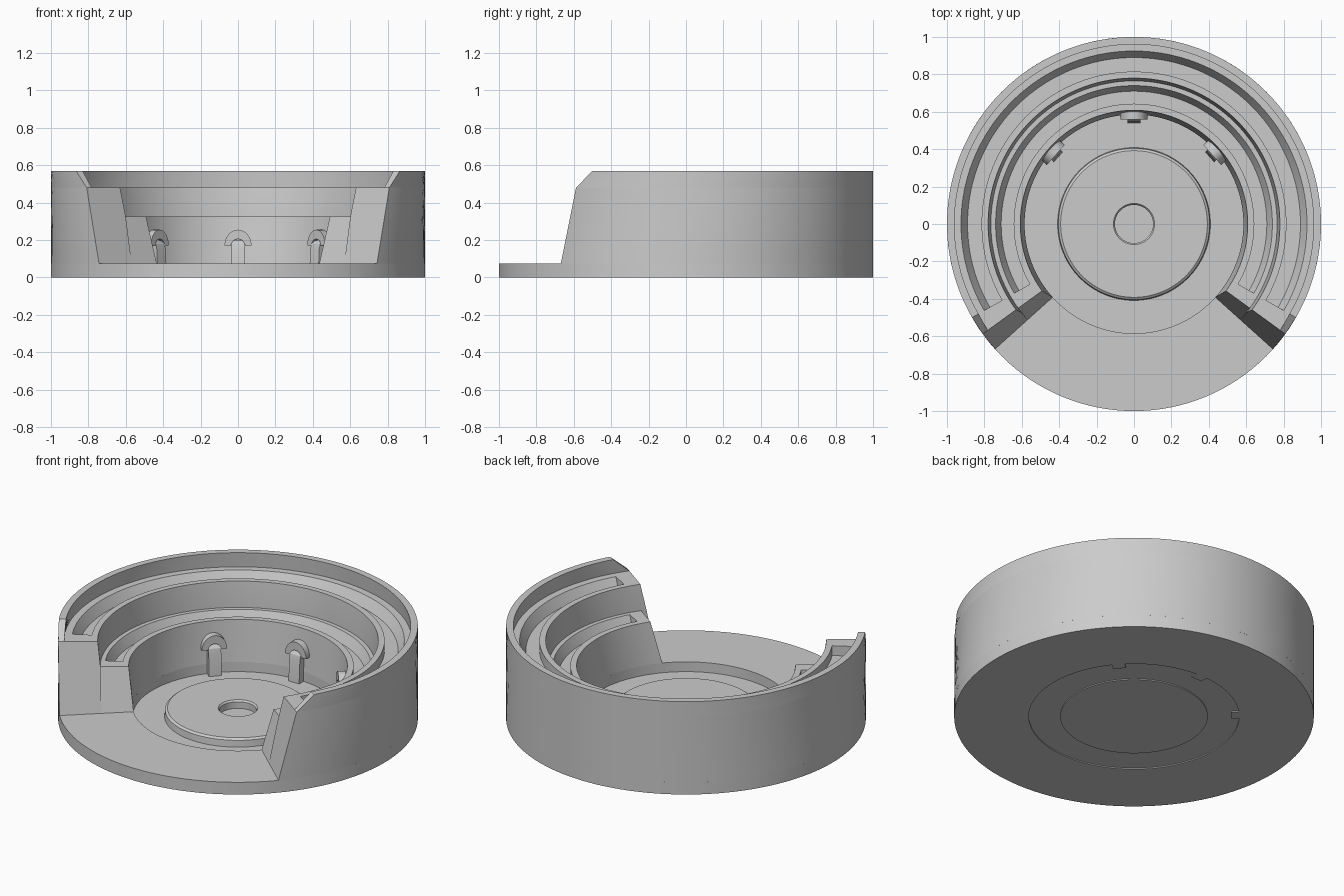
import bpy, bmesh
from math import sin, cos, pi, radians

if "Cube" in bpy.data.objects:
    bpy.data.objects.remove(bpy.data.objects["Cube"])

stone = bpy.data.materials.new("grey_stone")
stone.use_nodes = True
GREY = (0.6, 0.6, 0.6, 1)
stone.diffuse_color = GREY
stone.node_tree.nodes["Principled BSDF"].inputs["Base Color"].default_value = GREY
SEG = 128


def finish(name, bm):
    bmesh.ops.remove_doubles(bm, verts=bm.verts, dist=1e-5)
    bmesh.ops.recalc_face_normals(bm, faces=bm.faces)
    mesh = bpy.data.meshes.new(name)
    bm.to_mesh(mesh)
    bm.free()
    mesh.materials.append(stone)
    ob = bpy.data.objects.new(name, mesh)
    bpy.context.collection.objects.link(ob)
    return ob


def smooth(ob):
    bpy.ops.object.select_all(action="DESELECT")
    ob.select_set(True)
    bpy.context.view_layer.objects.active = ob
    bpy.ops.object.shade_smooth_by_angle(angle=radians(25))


def sweep(name, profile):
    """Sweep a closed (radius, height, end angle) profile round the back."""
    bm = bmesh.new()
    rings = []
    for i in range(SEG + 1):
        ring = []
        for r, z, end in profile:
            a = radians(-end + (180 + 2 * end) * i / SEG)
            ring.append(bm.verts.new((r * cos(a), r * sin(a), z)))
        rings.append(ring)
    n = len(profile)
    for a, b in zip(rings, rings[1:]):
        for k in range(n):
            bm.faces.new((a[k], a[(k + 1) % n], b[(k + 1) % n], b[k]))
    bm.faces.new(rings[0])
    bm.faces.new(rings[-1])
    return finish(name, bm)


def lathe(name, profile):
    """Turn a (radius, height) profile through a full circle."""
    bm = bmesh.new()
    vs = [bm.verts.new((r, 0, z)) for r, z in profile]
    es = [bm.edges.new(p) for p in zip(vs, vs[1:])]
    bmesh.ops.spin(bm, geom=vs + es, cent=(0, 0, 0), axis=(0, 0, 1),
                   angle=2 * pi, steps=SEG)
    ob = finish(name, bm)
    smooth(ob)
    return ob


def carve_channel(ob, inner, floor_outer, outer, top):
    """Cut a planting groove with a sloping outer side."""
    cutter = sweep("channel_cutter", [
        (inner, top - 0.06, 30), (floor_outer, top - 0.06, 30),
        (outer, top, 30), (outer, top + 0.02, 30), (inner, top + 0.02, 30)])
    cutter.hide_render = True
    mod = ob.modifiers.new("channel", "BOOLEAN")
    mod.operation = "DIFFERENCE"
    mod.solver = "EXACT"
    mod.object = cutter
    bpy.context.view_layer.objects.active = ob
    bpy.ops.object.modifier_apply(modifier=mod.name)
    bpy.data.objects.remove(cutter)
    smooth(ob)


# Ground ring, recessed basin floor and raised centre disc with a well
lathe("base_ring", [(0.585, 0), (1, 0), (1, 0.075), (0.585, 0.075), (0.585, 0)])
lathe("basin_floor", [(0.4, 0.006), (0.586, 0.006), (0.586, 0.015), (0.4, 0.015)])
lathe("centre_disc", [(0, 0), (0.41, 0), (0.405, 0.055), (0.392, 0.065),
                      (0.11, 0.065), (0.102, 0.055), (0.102, 0.015), (0, 0.015)])

# Two stepped tiers and the outer rim, open at the front
upper = sweep("upper_tier", [(0.765, 0.075, 42), (1, 0.075, 42),
                             (1, 0.48, 36), (0.78, 0.48, 36), (0.765, 0.325, 38.3)])
carve_channel(upper, 0.815, 0.89, 0.925, 0.48)
lower = sweep("lower_tier", [(0.585, 0.075, 42), (0.766, 0.075, 42),
                             (0.766, 0.325, 36), (0.608, 0.325, 36)])
carve_channel(lower, 0.643, 0.71, 0.74, 0.325)
smooth(sweep("outer_rim", [(0.967, 0.48, 36), (1, 0.48, 36),
                           (1, 0.57, 30), (0.96, 0.57, 30)]))


def prism(name, outline, angle):
    """Join two matching outlines of (across, radius, height) points."""
    bm = bmesh.new()
    a = radians(angle)
    sides = [[bm.verts.new((r * cos(a) - w * sin(a), r * sin(a) + w * cos(a), z))
              for w, r, z in side] for side in outline]
    n = len(sides[0])
    for k in range(n):
        j = (k + 1) % n
        bm.faces.new((sides[0][k], sides[0][j], sides[1][j], sides[1][k]))
    for side in sides:
        bm.faces.new(side)
    ob = finish(name, bm)
    smooth(ob)


# Three wall spouts: an arched hood over a falling stream
stream = [(0.605, 0), (0.54, 0), (0.548, 0.15), (0.555, 0.178),
          (0.568, 0.194), (0.585, 0.2), (0.605, 0.2)]
steps = [pi * i / 16 for i in range(17)]
arch = [(0.072 * cos(t), 0.17 + 0.085 * sin(t)) for t in steps]
arch += [(0.037 * cos(t), 0.17 + 0.035 * sin(t)) for t in reversed(steps)]
for side, angle in (("left", 41.5), ("back", 90), ("right", 138.5)):
    prism(side + "_stream", [[(w, r, z) for r, z in stream]
                             for w in (-0.036, 0.036)], angle)
    prism(side + "_spout_hood", [[(w, r, z) for w, z in arch]
                                 for r in (0.558, 0.61)], angle)
